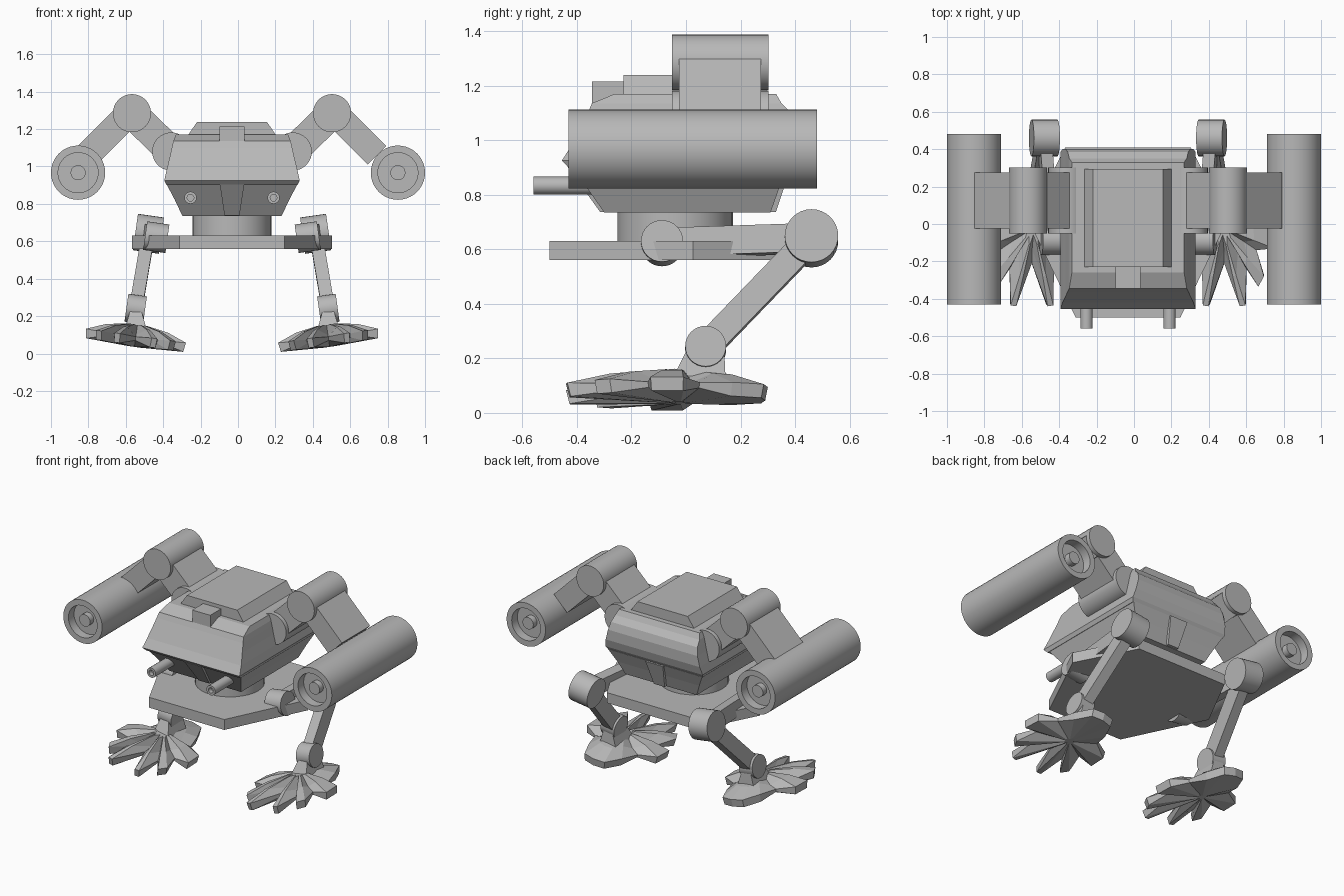
import bpy, bmesh, math
from mathutils import Vector

if "Cube" in bpy.data.objects:
    bpy.data.objects.remove(bpy.data.objects["Cube"])

CX = -0.032  # centre line of the hull
grey = bpy.data.materials.new("hull_grey")
grey.diffuse_color = (0.48, 0.48, 0.48, 1)
grey.use_nodes = True
grey.node_tree.nodes["Principled BSDF"].inputs["Base Color"].default_value = grey.diffuse_color


def make(name, verts, faces, smooth=False):
    bm = bmesh.new()
    vs = [bm.verts.new(v) for v in verts]
    for f in faces:
        bm.faces.new([vs[i] for i in f])
    bmesh.ops.recalc_face_normals(bm, faces=bm.faces)
    me = bpy.data.meshes.new(name)
    bm.to_mesh(me)
    bm.free()
    me.materials.append(grey)
    ob = bpy.data.objects.new(name, me)
    bpy.context.collection.objects.link(ob)
    if smooth:
        bpy.ops.object.select_all(action='DESELECT')
        ob.select_set(True)
        bpy.context.view_layer.objects.active = ob
        bpy.ops.object.shade_smooth_by_angle(angle=math.radians(35))
    return ob


def loft(name, rings, smooth=False):
    """Skin a list of equal point rings and cap both ends."""
    n = len(rings[0])
    verts = [p for r in rings for p in r]
    faces = [(k * n + i, k * n + (i + 1) % n, (k + 1) * n + (i + 1) % n, (k + 1) * n + i)
             for k in range(len(rings) - 1) for i in range(n)]
    faces += [tuple(range(n)), tuple(range((len(rings) - 1) * n, len(rings) * n))]
    return make(name, verts, faces, smooth)


def lathe(name, centre, axis, profile, n=32):
    """Spin (radius, distance) pairs around an axis."""
    c, a = Vector(centre), Vector(axis).normalized()
    u = a.orthogonal().normalized()
    w = a.cross(u)
    ang = [2 * math.pi * i / n for i in range(n)]
    return loft(name, [[c + a * t + (u * math.cos(q) + w * math.sin(q)) * r for q in ang]
                       for r, t in profile], True)


def cyl(name, centre, axis, r, half):
    return lathe(name, centre, axis, [(r, -half), (r, half)])


def bar(name, p, q, side, wide, thick):
    """Rectangular bar from p to q; wide runs along the side direction."""
    p, q = Vector(p), Vector(q)
    s = Vector(side).normalized()
    t = (q - p).cross(s).normalized()
    return loft(name, [[e + s * wide * i + t * thick * j
                        for i, j in ((-.5, -.5), (.5, -.5), (.5, .5), (-.5, .5))] for e in (p, q)])


def rect(w, y0, y1, z, x=CX):
    return [(x - w, y0, z), (x + w, y0, z), (x + w, y1, z), (x - w, y1, z)]


# --- platform and neck
plan = [(-.28, -.5), (.28, -.5), (.535, .025), (.335, .41), (-.335, .41), (-.535, .025)]
loft("platform", [[(CX + x, y, z) for x, y in plan] for z in (.56, .63)])
cyl("neck", (CX, -.04, .685), (0, 0, 1), .212, .065)

# --- hull: (half width, front, back, height)
loft("lower_hull", [rect(*r) for r in ((.265, -.30, .31, .735), (.305, -.36, .34, .82),
                                       (.35, -.42, .375, .905))])
loft("upper_hull", [rect(*r) for r in (
    (.35, -.43, .37, .90), (.362, -.455, .385, .925), (.35, -.42, .40, .98), (.333, -.385, .40, 1.05),
    (.322, -.36, .385, 1.10), (.314, -.345, .35, 1.135), (.30, -.26, .33, 1.17))])
loft("roof_slab", [rect(.237, -.23, .295, 1.165), rect(.187, -.23, .295, 1.238)])
loft("sensor_box", [rect(.067, -.345, -.22, 1.12), rect(.067, -.345, -.22, 1.215)])
loft("front_wedge", [rect(.04, -.315, -.2, .737), rect(.065, -.435, -.2, .903)])
loft("rear_wedge", [rect(.04, .2, .33, .737), rect(.065, .2, .385, .903)])

# --- foot outline, half: (x offset, y, is toe tip)
half = [(0, -.21, 0), (.085, -.44, 1), (.115, -.435, 1), (.12, -.24, 0), (.185, -.335, 1),
        (.215, -.28, 1), (.175, -.14, 0), (.27, -.13, 1), (.265, -.01, 1), (.16, .05, 0),
        (.125, .17, 1), (.075, .285, 1), (0, .30, 1)]
outline = half + [(-x, y, t) for x, y, t in half[-2:0:-1]]
TILT = math.radians(8)


def foot(name, s):
    rings = []
    # bottom hub, bottom rim, top rim, raised knuckles, top hub
    for scale, ztip, znotch in ((.12, .035, .04), (.97, .045, .07), (1, .095, .09),
                                (.62, .135, .10), (.2, .155, .15)):
        ring = []
        for x, y, t in outline:
            lx, z = x * scale, (ztip if t else znotch) - .085
            ring.append((CX + s * (.515 + lx * math.cos(TILT) - z * math.sin(TILT)),
                         -.02 + (y + .02) * scale,
                         .085 + lx * math.sin(TILT) + z * math.cos(TILT)))
        rings.append(ring)
    loft(name, rings)


for s, side in ((-1, "left"), (1, "right")):
    def P(x, y, z):
        return Vector((CX + s * x, y, z))
    Y = (0, 1, 0)

    # nose gun with hollow muzzle
    lathe(side + "_gun", P(.222, -.56, .833), Y,
          [(.018, .03), (.018, 0), (.033, 0), (.033, .26)], 16)

    # arm: shoulder, inner link, elbow, outer link
    cyl(side + "_shoulder", P(.325, .125, 1.08), Y, .102, .177)
    cyl(side + "_elbow", P(.535, .125, 1.285), Y, .102, .177)
    bar(side + "_inner_link", P(.325, .125, 1.08), P(.535, .125, 1.285), Y, .30, .16)
    bar(side + "_outer_link", P(.774, .125, 1.06), P(.548, .125, 1.286), Y, .30, .14)

    # pod, recessed at both ends with a hub
    lathe(side + "_pod", (s * .855, .025, .967), Y,
          [(.04, -.435), (.04, -.395), (.107, -.395), (.107, -.455), (.145, -.455),
           (.145, .455), (.107, .455), (.107, .395), (.04, .395), (.04, .435)], 40)

    # leg, leaning outward toward the foot
    ax = Vector((s * math.cos(TILT), 0, math.sin(TILT)))
    hip, knee, ankle = P(.405, -.088, .622), P(.447, .46, .64), P(.515, .072, .238)
    cyl(side + "_hip", hip, ax, .077, .06)
    bar(side + "_thigh", hip, knee, ax, .065, .105)
    cyl(side + "_knee", knee, ax, .098, .07)
    bar(side + "_shin", knee, ankle, ax, .07, .10)
    cyl(side + "_ankle", ankle, ax, .075, .05)
    ax0 = CX + s * .515
    loft(side + "_ankle_mount", [rect(.06, -.05, .145, .125, ax0), rect(.028, .005, .14, .235, ax0)])
    foot(side + "_foot", s)
